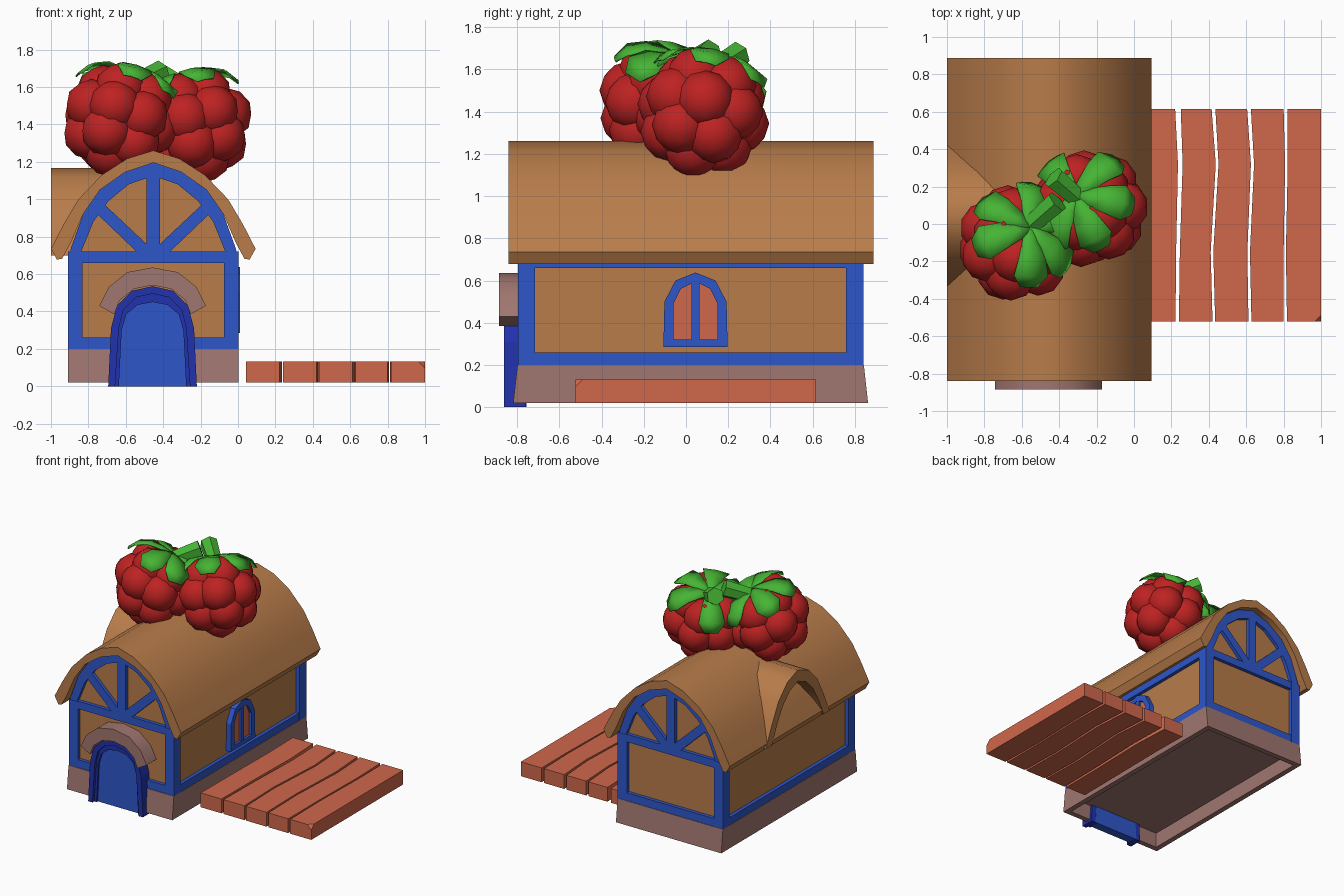
import bpy, bmesh, math
from mathutils import Vector, Matrix

if "Cube" in bpy.data.objects:
    bpy.data.objects.remove(bpy.data.objects["Cube"])


def material(name, r, g, b):
    lin = [((c / 255 + 0.055) / 1.055) ** 2.4 for c in (r, g, b)]
    m = bpy.data.materials.new(name)
    m.diffuse_color = (*lin, 1)
    m.use_nodes = True
    m.node_tree.nodes["Principled BSDF"].inputs["Base Color"].default_value = m.diffuse_color
    return m


BROWN = material("tan_brown", 184, 124, 74)
BLUE = material("timber_blue", 46, 86, 202)
NAVY = material("door_frame_blue", 33, 50, 172)
MAUVE = material("mauve_stone", 160, 118, 112)
PLANK = material("plank_red_brown", 208, 104, 76)
RED = material("berry_red", 190, 34, 34)
GREEN = material("leaf_green", 70, 180, 52)
CX, CY = -0.453, 0.022          # centre lines of the house


def finish(name, bm, mat, smooth=None):
    bmesh.ops.recalc_face_normals(bm, faces=bm.faces)
    me = bpy.data.meshes.new(name)
    bm.to_mesh(me)
    bm.free()
    me.materials.append(mat)
    ob = bpy.data.objects.new(name, me)
    bpy.context.collection.objects.link(ob)
    if smooth:
        bpy.ops.object.select_all(action='DESELECT')
        ob.select_set(True)
        bpy.context.view_layer.objects.active = ob
        bpy.ops.object.shade_smooth_by_angle(angle=math.radians(smooth))
    return ob


def add_prism(bm, pts, axis, a, b):
    """Extrude a 2D outline along an axis from a to b."""
    place = {'x': lambda u, v, d: (d, u, v),
             'y': lambda u, v, d: (u, d, v),
             'z': lambda u, v, d: (u, v, d)}[axis]
    lo = [bm.verts.new(place(u, v, a)) for u, v in pts]
    hi = [bm.verts.new(place(u, v, b)) for u, v in pts]
    bm.faces.new(lo)
    bm.faces.new(hi)
    n = len(pts)
    for i in range(n):
        j = (i + 1) % n
        bm.faces.new((lo[i], lo[j], hi[j], hi[i]))


def prism(name, pts, axis, a, b, mat, smooth=None):
    bm = bmesh.new()
    add_prism(bm, pts, axis, a, b)
    return finish(name, bm, mat, smooth)


def rect(u0, u1, v0, v1):
    return [(u0, v0), (u1, v0), (u1, v1), (u0, v1)]


def arch(half, c):
    """Mirror a right half outline (bottom to apex) about u = c."""
    return [(c + u, v) for u, v in half] + [(c - u, v) for u, v in reversed(half) if u > 0]


def band(outer, inner, c):
    return arch(outer, c) + arch(inner, c)[::-1]


# Stone base: tapered block, hollow underneath
bm = bmesh.new()
bmesh.ops.create_cube(bm, size=1)
for v in bm.verts:
    top = v.co.z > 0
    v.co = Vector((CX + v.co.x * 0.912, CY + v.co.y * (1.64 if top else 1.68), 0.2 if top else 0.02))
bm.faces.ensure_lookup_table()
bottom = min(bm.faces, key=lambda f: f.calc_center_median().z)
bmesh.ops.inset_individual(bm, faces=[bottom], thickness=0.06)
hole = bmesh.ops.extrude_discrete_faces(bm, faces=[bottom])['faces'][0]
bmesh.ops.translate(bm, verts=hole.verts, vec=(0, 0, 0.12))
finish("stone_base", bm, MAUVE)

# Plaster walls with arched gables
wall_arch = [(0.44, 0.74), (0.375, 0.92), (0.285, 1.05), (0.15, 1.145), (0, 1.195)]
rim_inner = [(0.385, 0.72), (0.32, 0.88), (0.24, 0.99), (0.13, 1.08), (0, 1.125)]
prism("plaster_walls", arch([(0.425, 0.19), (0.425, 0.72)] + [(u * 0.97, v - 0.01) for u, v in wall_arch], CX),
      'y', -0.765, 0.81, BROWN)

# Blue timber on both gables
for tag, y0, y1 in (("front", -0.793, -0.75), ("back", 0.795, 0.838)):
    bm = bmesh.new()
    add_prism(bm, rect(CX - 0.455, CX + 0.455, 0.2, 0.262), 'y', y0, y1)
    add_prism(bm, rect(CX - 0.455, CX + 0.455, 0.66, 0.72), 'y', y0, y1)
    add_prism(bm, rect(CX - 0.035, CX + 0.035, 0.71, 1.15), 'y', y0, y1)
    add_prism(bm, band([(0.455, 0.68)] + wall_arch, [(0.385, 0.68)] + rim_inner, CX), 'y', y0, y1)
    for s in (-1, 1):
        add_prism(bm, [(CX + s * u, v) for u, v in
                       ((0.03, 0.72), (0.09, 0.72), (0.325, 0.945), (0.28, 0.99), (0.03, 0.755))], 'y', y0, y1)
    finish(tag + "_gable_timber", bm, BLUE)

# Blue timber on both long sides and the corner posts
for tag, s in (("right", 1), ("left", -1)):
    bm = bmesh.new()
    x0, x1 = CX + s * 0.41, CX + s * 0.4525
    add_prism(bm, rect(-0.79, 0.835, 0.2, 0.258), 'x', x0, x1)
    add_prism(bm, rect(-0.79, 0.835, 0.66, 0.715), 'x', x0, x1)
    for y0, y1 in ((-0.795, -0.715), (0.757, 0.84)):
        add_prism(bm, rect(y0, y1, 0.2, 0.715), 'x', CX + s * 0.378, CX + s * 0.456)
    finish(tag + "_side_timber", bm, BLUE)

# Barrel roof and the dormer hood on the left
roof_out = [(0.515, 0.677), (0.547, 0.735), (0.48, 0.865), (0.40, 1.0), (0.275, 1.13), (0.14, 1.217), (0, 1.26)]
roof_in = [(0.487, 0.682), (0.44, 0.77), (0.375, 0.92), (0.285, 1.05), (0.15, 1.145), (0, 1.195)]
prism("barrel_roof", band(roof_out, roof_in, CX), 'y', -0.84, 0.887, BROWN, 50)
dorm_out = [(0.395, 0.70), (0.32, 0.86), (0.24, 1.01), (0.13, 1.12), (0, 1.168)]
dorm_in = [(0.32, 0.70), (0.26, 0.83), (0.19, 0.95), (0.10, 1.04), (0, 1.08)]
prism("dormer_hood", band(dorm_out, dorm_in, 0.045), 'x', -1.0, -0.6, BROWN, 50)

# Door with stepped frame and stone hood
DX = -0.457
leaf_in = [(0.18, 0.0), (0.165, 0.3), (0.14, 0.385), (0.08, 0.435), (0, 0.45)]
step = [(0.20, 0.0), (0.18, 0.31), (0.155, 0.41), (0.09, 0.475), (0, 0.495)]
frame = [(0.237, 0.0), (0.222, 0.31), (0.19, 0.43), (0.11, 0.51), (0, 0.535)]
prism("door", arch(step, DX), 'y', -0.825, -0.755, BLUE)
prism("door_inner_frame", band(step, leaf_in, DX), 'y', -0.84, -0.76, NAVY)
prism("door_frame", band(frame, step, DX), 'y', -0.862, -0.757, NAVY)
hood_out = [(0.285, 0.43), (0.235, 0.53), (0.135, 0.61), (0, 0.635)]
hood_in = [(0.205, 0.385), (0.175, 0.46), (0.10, 0.52), (0, 0.54)]
prism("door_hood", band(hood_out, hood_in, DX), 'y', -0.886, -0.76, MAUVE, 50)

# Arched window on the right wall
WY = 0.045
win_out = [(0.152, 0.285), (0.147, 0.50), (0.095, 0.60), (0, 0.638)]
win_in = [(0.105, 0.32), (0.105, 0.49), (0.07, 0.56), (0, 0.595)]
prism("window_frame", band(win_out, win_in, WY), 'x', -0.04, 0.012, BLUE)
prism("window_sill", rect(WY - 0.15, WY + 0.15, 0.285, 0.32), 'x', -0.04, 0.012, BLUE)
prism("window_mullion", rect(WY - 0.02, WY + 0.02, 0.31, 0.60), 'x', -0.04, 0.008, BLUE)
prism("window_panes", arch(win_in, WY), 'x', -0.04, -0.008, PLANK)

# Deck of five wavy planks: left and right edge x at four stations
stations = (0.615, 0.32, -0.15, -0.522)
planks = [((0.045, 0.05, 0.045, 0.042), (0.22, 0.235, 0.225, 0.222)),
          ((0.25, 0.26, 0.245, 0.24), (0.415, 0.437, 0.41, 0.42)),
          ((0.435, 0.452, 0.424, 0.434), (0.605, 0.625, 0.606, 0.612)),
          ((0.625, 0.642, 0.62, 0.628), (0.80, 0.808, 0.80, 0.80)),
          ((0.82, 0.822, 0.812, 0.818), (1.0, 1.0, 1.0, 1.0))]
for i, (left, right) in enumerate(planks):
    pts = list(zip(left, stations)) + list(zip(right, stations))[::-1]
    ob = prism(f"deck_plank_{i + 1}", pts, 'z', 0.02, 0.132, PLANK)
    if i == 4:                      # chipped front corner
        bm = bmesh.new()
        bm.from_mesh(ob.data)
        v = max(bm.verts, key=lambda w: w.co.x - w.co.y + w.co.z)
        bmesh.ops.bevel(bm, geom=[v], offset=0.035, affect='VERTICES', segments=1)
        bm.to_mesh(ob.data)
        bm.free()


def berry(tag, centre, axis, azimuths):
    """Cluster of drupelets with a crown of draped leaves."""
    rot = Vector((0, 0, 1)).rotation_difference(Vector(axis)).to_matrix()
    c = Vector(centre)

    def direction(theta, phi):
        return rot @ Vector((math.sin(theta) * math.cos(phi), math.sin(theta) * math.sin(phi), math.cos(theta)))

    bm = bmesh.new()
    bmesh.ops.create_icosphere(bm, subdivisions=2, radius=0.22, matrix=Matrix.Translation(c))
    for k, (deg, count) in enumerate(((180, 1), (132, 5), (88, 7), (46, 5))):
        for j in range(count):
            d = direction(math.radians(deg), math.tau * (j + 0.5 * (k % 2)) / count)
            bmesh.ops.create_icosphere(bm, subdivisions=2, radius=0.14, matrix=Matrix.Translation(c + d * 0.183))
    finish(tag + "_berry", bm, RED, 50)

    # (polar angle, half width, distance from berry centre)
    rows = ((0.0, 0.03, 0.265), (0.3, 0.05, 0.28), (0.6, 0.075, 0.315), (0.88, 0.095, 0.336), (1.1, 0.05, 0.335))
    bm = bmesh.new()
    for deg in azimuths:
        phi = math.radians(deg)
        side = rot @ Vector((-math.sin(phi), math.cos(phi), 0))
        prev = None
        for theta, w, r in rows:
            n = direction(theta, phi)
            row = [bm.verts.new(c + n * (r - 0.008 * abs(s)) + side * s * w) for s in (-1, 0, 1)]
            if prev:
                for a in (0, 1):
                    bm.faces.new((prev[a], prev[a + 1], row[a + 1], row[a]))
            prev = row
    ob = finish(tag + "_berry_leaves", bm, GREEN, 60)
    mod = ob.modifiers.new("thickness", 'SOLIDIFY')
    mod.thickness = 0.008
    mod.offset = 0


berry("left", (-0.63, -0.105, 1.425), (0.28, 0.32, 0.9), (148, 198, 272, 318, 20, 80))
berry("right", (-0.235, 0.082, 1.395), (-0.3, 0.26, 0.92), (48, -8, -65, -120, 130))

# Two short six-sided stems
for tag, a, b in (("left", (-0.58, -0.03, 1.60), (-0.41, 0.12, 1.68)),
                  ("right", (-0.28, 0.12, 1.59), (-0.43, 0.25, 1.67))):
    a, b = Vector(a), Vector(b)
    m = Matrix.Translation((a + b) / 2) @ (b - a).to_track_quat('Z', 'Y').to_matrix().to_4x4()
    bm = bmesh.new()
    bmesh.ops.create_cone(bm, cap_ends=True, segments=6, radius1=0.055, radius2=0.065,
                          depth=(b - a).length, matrix=m)
    finish(tag + "_stem", bm, GREEN)
